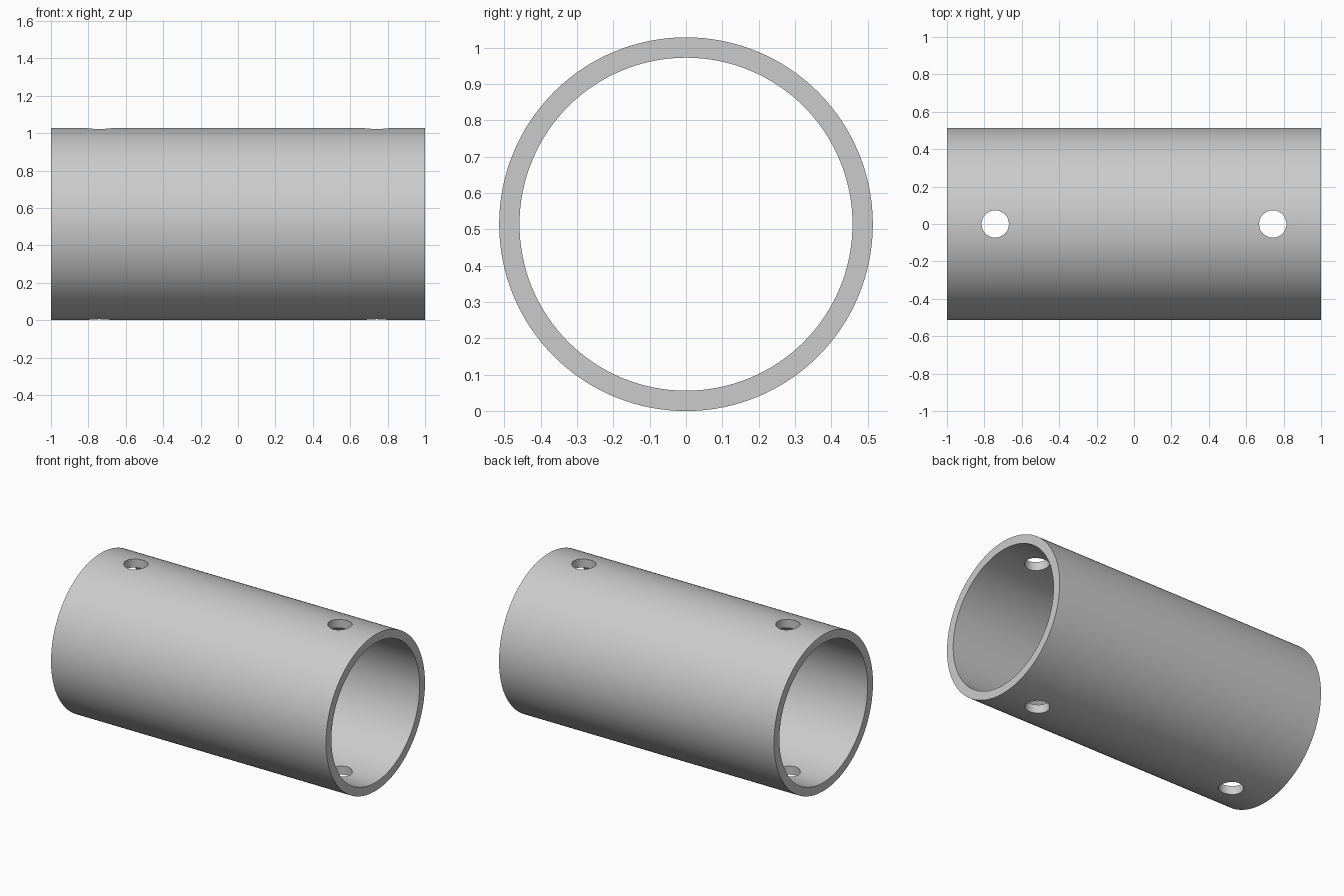
import bpy
import bmesh
import math

if "Cube" in bpy.data.objects:
    bpy.data.objects.remove(bpy.data.objects["Cube"])

LENGTH = 2.0
R_OUT, R_IN = 0.514, 0.458
HOLE_X, HOLE_R = 0.742, 0.073
SEGMENTS = 128

grey = bpy.data.materials.new("plain grey")
grey.diffuse_color = (0.6, 0.6, 0.6, 1.0)
grey.use_nodes = True
grey.node_tree.nodes["Principled BSDF"].inputs["Base Color"].default_value = grey.diffuse_color

# Tube: a rectangular wall section swept around the x axis
section = [(-LENGTH / 2, R_OUT), (LENGTH / 2, R_OUT),
           (LENGTH / 2, R_IN), (-LENGTH / 2, R_IN)]
bm = bmesh.new()
rings = []
for i in range(SEGMENTS):
    a = 2 * math.pi * i / SEGMENTS
    rings.append([bm.verts.new((x, r * math.cos(a), R_OUT + r * math.sin(a)))
                  for x, r in section])
for i, ring in enumerate(rings):
    after = rings[(i + 1) % SEGMENTS]
    for j in range(4):
        k = (j + 1) % 4
        bm.faces.new((ring[j], ring[k], after[k], after[j]))
bmesh.ops.recalc_face_normals(bm, faces=bm.faces)
mesh = bpy.data.meshes.new("tube")
bm.to_mesh(mesh)
bm.free()
mesh.materials.append(grey)
tube = bpy.data.objects.new("tube", mesh)
bpy.context.collection.objects.link(tube)

# Vertical pin holes near each end, through both walls
cutters = []
for side in (-1, 1):
    bpy.ops.mesh.primitive_cylinder_add(vertices=64, radius=HOLE_R, depth=1.6,
                                        location=(side * HOLE_X, 0, R_OUT))
    cutter = bpy.context.object
    cutter.name = "hole_cutter"
    cutter.hide_render = True
    cutter.data.materials.append(grey)
    cutters.append(cutter)
    mod = tube.modifiers.new("pin_hole", 'BOOLEAN')
    mod.operation = 'DIFFERENCE'
    mod.solver = 'EXACT'
    mod.object = cutter

bpy.ops.object.select_all(action='DESELECT')
tube.select_set(True)
bpy.context.view_layer.objects.active = tube
for name in [m.name for m in tube.modifiers]:
    bpy.ops.object.modifier_apply(modifier=name)
for cutter in cutters:
    bpy.data.objects.remove(cutter, do_unlink=True)

# Smooth walls with crisp rims
bpy.ops.object.shade_smooth_by_angle(angle=math.radians(30))
